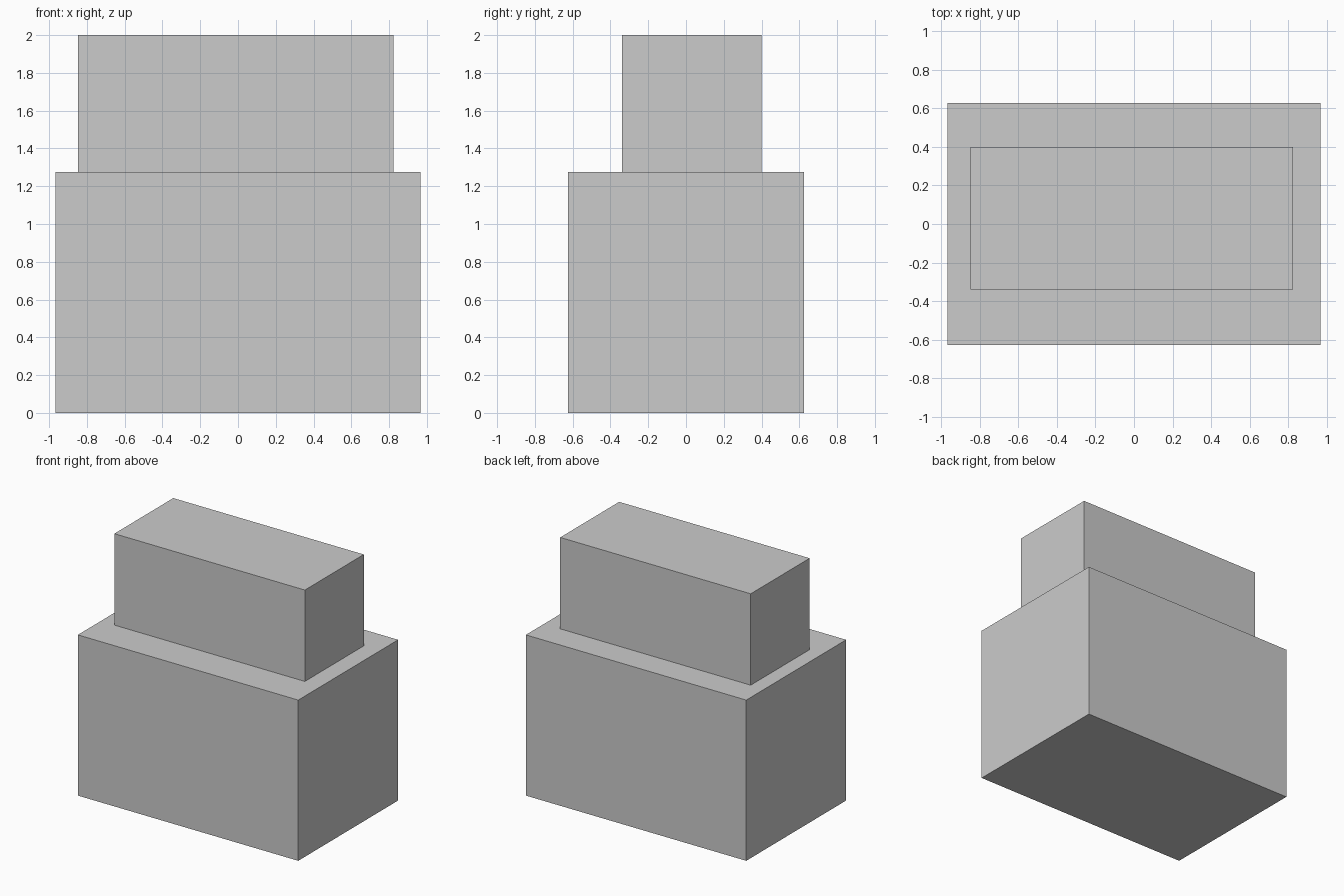
import bpy

if "Cube" in bpy.data.objects:
    bpy.data.objects.remove(bpy.data.objects["Cube"])


def box(name, lo, hi):
    """Axis-aligned box between two corners."""
    center = [(a + b) / 2 for a, b in zip(lo, hi)]
    bpy.ops.mesh.primitive_cube_add(size=1, location=center)
    obj = bpy.context.object
    obj.name = name
    obj.scale = [b - a for a, b in zip(lo, hi)]
    bpy.ops.object.transform_apply(location=False, rotation=False, scale=True)
    return obj


STEP_Z = 1.275

# Wide lower block
box("lower_block", (-0.967, -0.626, 0), (0.967, 0.626, STEP_Z))

# Narrower upper block, slightly off centre
box("upper_block", (-0.848, -0.339, STEP_Z), (0.824, 0.4, 2))
